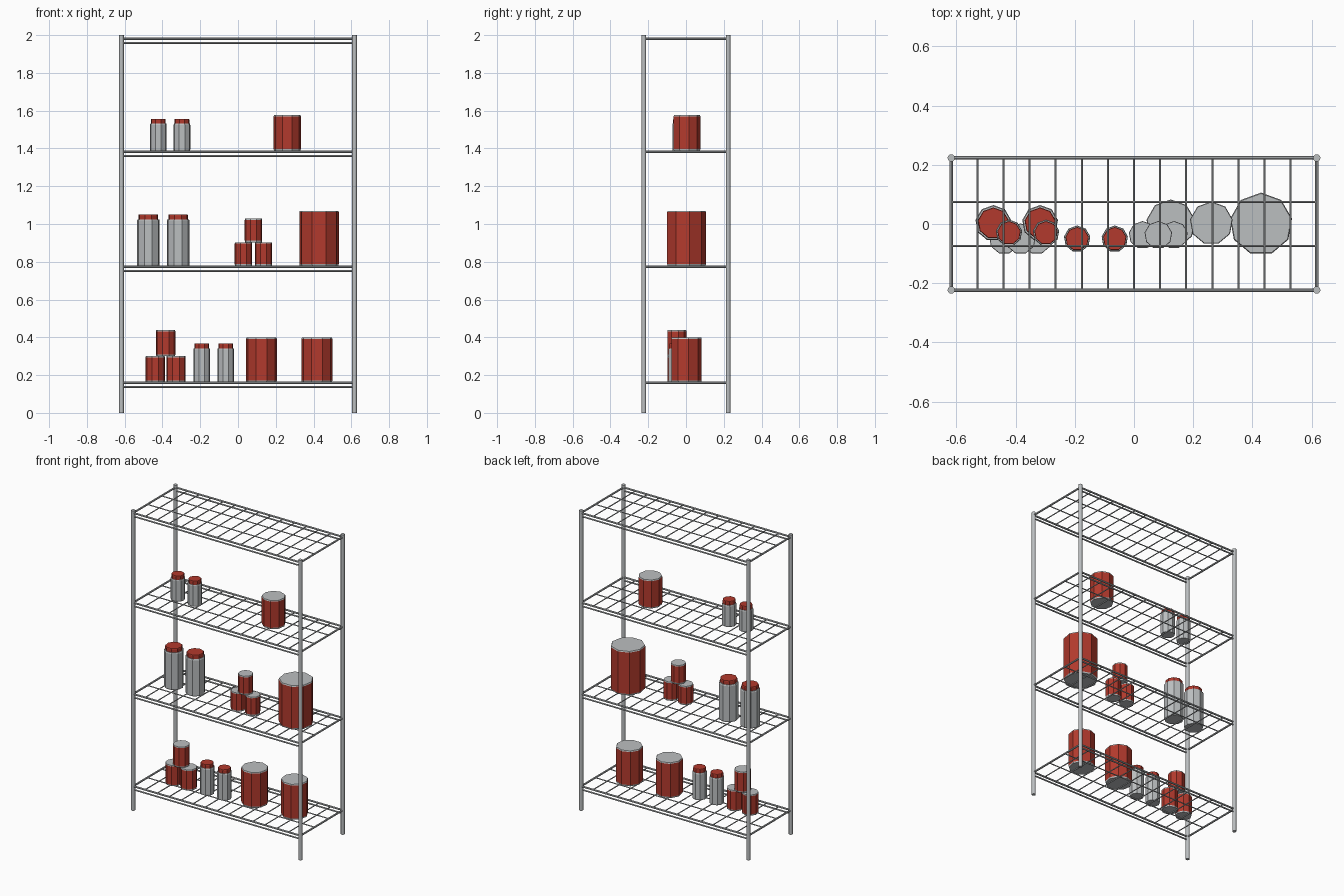
import bpy, bmesh, math
from mathutils import Vector

if "Cube" in bpy.data.objects:
    bpy.data.objects.remove(bpy.data.objects["Cube"])


def material(name, rgb):
    m = bpy.data.materials.new(name)
    m.diffuse_color = (*rgb, 1)
    m.use_nodes = True
    m.node_tree.nodes["Principled BSDF"].inputs["Base Color"].default_value = m.diffuse_color
    return m


GREY = material("metal grey", (0.50, 0.52, 0.53))
RED = material("label red", (0.45, 0.042, 0.026))


def finish(name, bm, mats):
    bmesh.ops.recalc_face_normals(bm, faces=bm.faces)
    mesh = bpy.data.meshes.new(name)
    bm.to_mesh(mesh)
    bm.free()
    for m in mats:
        mesh.materials.append(m)
    ob = bpy.data.objects.new(name, mesh)
    bpy.context.collection.objects.link(ob)
    return ob


def rod(bm, a, b, r, sides=8):
    """Capped straight bar between two points."""
    a, b = Vector(a), Vector(b)
    d = b - a
    mat = d.to_track_quat('Z', 'Y').to_matrix().to_4x4()
    mat.translation = (a + b) / 2
    bmesh.ops.create_cone(bm, cap_ends=True, segments=sides, radius1=r,
                          radius2=r, depth=d.length, matrix=mat)


def lathe(name, x, y, z, profile, sides=9):
    """Turned container; profile rows are radius, height, material of the band above."""
    bm = bmesh.new()
    rings = []
    for r, h, _ in profile:
        ring = []
        for i in range(sides):
            t = 2 * math.pi * i / sides
            ring.append(bm.verts.new((x + r * math.sin(t), y + r * math.cos(t), z + h)))
        rings.append(ring)
    bm.faces.new(rings[0]).material_index = 0
    for k in range(len(rings) - 1):
        lo, hi = rings[k], rings[k + 1]
        for i in range(sides):
            j = (i + 1) % sides
            bm.faces.new((lo[i], lo[j], hi[j], hi[i])).material_index = profile[k][2]
    bm.faces.new(rings[-1]).material_index = profile[-1][2]
    return finish(name, bm, [GREY, RED])


def can(x, y, z, r, h):
    lathe("can", x, y, z, [(r * .97, 0, 0), (r, .009, 1), (r, h - .007, 0),
                           (r * .97, h, 0)])


def jar(x, y, z, r, h, cap_r, cap_h=.025):
    b = h - cap_h
    lathe("jar", x, y, z, [(r * .97, 0, 0), (r, .007, 0), (r, b - .007, 0),
                           (r * .95, b, 0), (cap_r, b, 1), (cap_r, h - .004, 1),
                           (cap_r * .96, h, 1)])


PX, PY = .617, .223
SHELVES = (.159, .774, 1.383, 1.981)

# Corner posts
for sx in (-1, 1):
    for sy in (-1, 1):
        bm = bmesh.new()
        rod(bm, (sx * PX, sy * PY, 0), (sx * PX, sy * PY, 2), .0125, 12)
        ob = finish("corner_post", bm, [GREY])
        for p in ob.data.polygons:
            p.use_smooth = len(p.vertices) == 4
        for e in ob.data.edges:
            va, vb = (ob.data.vertices[v].co for v in e.vertices)
            e.use_edge_sharp = abs(va.z - vb.z) < .01

# Wire shelves: doubled long rails, single end rails, inner grid
for z in SHELVES:
    bm = bmesh.new()
    for s in (-1, 1):
        rod(bm, (-PX, s * PY, z), (PX, s * PY, z), .006)
        rod(bm, (-PX, s * PY, z - .022), (PX, s * PY, z - .022), .005)
        rod(bm, (s * PX, -PY, z), (s * PX, PY, z), .006)
        rod(bm, (-PX, s * PY / 3, z), (PX, s * PY / 3, z), .0035)
    for k in range(1, 14):
        x = -PX + k * 2 * PX / 14
        rod(bm, (x, -PY, z), (x, PY, z), .0035)
    finish("wire_shelf", bm, [GREY])

low, mid, high = (z + .004 for z in SHELVES[:3])

# Stacks of three small cans
for x0, x1, y, z, r, h in ((-.438, -.328, -.05, low, .052, .138),
                           (.029, .135, -.037, mid, .047, .125)):
    can(x0, y, z, r, h)
    can(x1, y, z, r, h)
    can((x0 + x1) / 2, y, z + h, r, h)

# Large cans
can(.124, 0, low, .083, .236)
can(.418, 0, low, .083, .236)
can(.429, 0, mid, .106, .292)
can(.261, .003, high, .073, .19)

# Jars with caps, in pairs
for x in (-.192, -.065):
    jar(x, -.05, low, .045, .204, .04)
for x in (-.475, -.317):
    jar(x, .003, mid, .061, .272, .053)
for x in (-.422, -.297):
    jar(x, -.03, high, .045, .169, .04)
